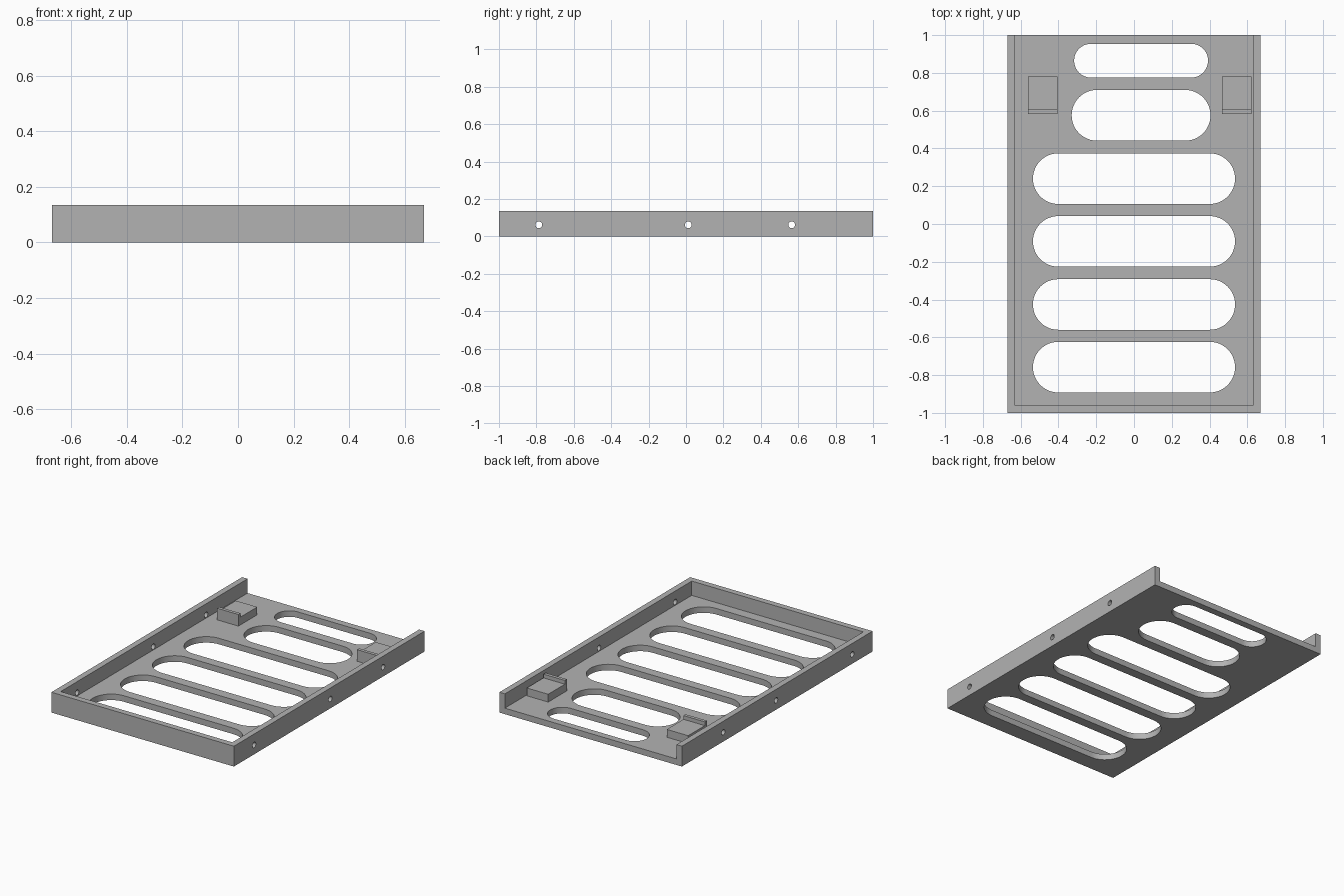
import bpy
import bmesh
from math import pi, cos, sin
from mathutils import Matrix, Vector

cube = bpy.data.objects.get("Cube")
if cube:
    bpy.data.objects.remove(cube, do_unlink=True)

GREY = (0.45, 0.45, 0.45, 1)
WIDTH, LENGTH, HEIGHT, WALL = 1.34, 2.0, 0.135, 0.04

mat = bpy.data.materials.new("plain grey")
mat.use_nodes = True
mat.diffuse_color = GREY
mat.node_tree.nodes["Principled BSDF"].inputs["Base Color"].default_value = GREY


def prism(name, outline, depth, matrix=Matrix()):
    """Extrude a flat outline upward by depth, then place it."""
    bm = bmesh.new()
    base = bm.faces.new([bm.verts.new((u, v, 0)) for u, v in outline])
    top = bmesh.ops.extrude_face_region(bm, geom=[base])["geom"]
    verts = [g for g in top if isinstance(g, bmesh.types.BMVert)]
    bmesh.ops.translate(bm, verts=verts, vec=(0, 0, depth))
    bmesh.ops.transform(bm, matrix=matrix, verts=bm.verts)
    bmesh.ops.recalc_face_normals(bm, faces=bm.faces)
    mesh = bpy.data.meshes.new(name)
    bm.to_mesh(mesh)
    bm.free()
    mesh.materials.append(mat)
    obj = bpy.data.objects.new(name, mesh)
    bpy.context.collection.objects.link(obj)
    return obj


def rectangle(x0, x1, y0, y1):
    return [(x0, y0), (x1, y0), (x1, y1), (x0, y1)]


def capsule(x0, x1, y0, y1, steps=24):
    """Outline with half-round ends at x0 and x1."""
    r, cy = (y1 - y0) / 2, (y0 + y1) / 2
    points = []
    for cx, start in ((x1 - r, -pi / 2), (x0 + r, pi / 2)):
        for i in range(steps + 1):
            a = start + pi * i / steps
            points.append((cx + r * cos(a), cy + r * sin(a)))
    return points


def activate(obj):
    bpy.ops.object.select_all(action="DESELECT")
    obj.select_set(True)
    bpy.context.view_layer.objects.active = obj


def cut(obj, cutter):
    mod = obj.modifiers.new("cut", "BOOLEAN")
    mod.operation = "DIFFERENCE"
    mod.solver = "EXACT"
    mod.object = cutter
    activate(obj)
    bpy.ops.object.modifier_apply(modifier=mod.name)
    bpy.data.objects.remove(cutter, do_unlink=True)


# Tray: solid slab hollowed out, open at the back
hx, hy = WIDTH / 2, LENGTH / 2
tray = prism("tray", rectangle(-hx, hx, -hy, hy), HEIGHT)
cut(tray, prism("cavity_cutter",
                rectangle(WALL - hx, hx - WALL, WALL - hy, hy + WALL),
                HEIGHT, Matrix.Translation((0, 0, WALL))))

# Floor slots: four wide ones, then two shorter ones at the back
slots = [(-0.535, 0.535, y, y + 0.268) for y in (-0.892, -0.56, -0.226, 0.106)]
slots += [(-0.33, 0.405, 0.441, 0.71), (-0.317, 0.392, 0.775, 0.954)]
for slot in slots:
    cut(tray, prism("slot_cutter", capsule(*slot), 0.08,
                    Matrix.Translation((0, 0, -0.02))))

# Screw holes through both side walls
circle = [(0.018 * cos(pi * i / 12), 0.018 * sin(pi * i / 12)) for i in range(24)]
for y in (-0.787, 0.012, 0.565):
    place = Matrix.Translation((-1, y, 0.062)) @ Matrix.Rotation(pi / 2, 4, "Y")
    cut(tray, prism("hole_cutter", circle, 2, place))
activate(tray)
bpy.ops.object.shade_smooth_by_angle()

# Support blocks with a raised lip on their front edge
step = [(0.583, 0.035), (0.78, 0.035), (0.78, 0.092),
        (0.605, 0.092), (0.605, 0.117), (0.583, 0.117)]
yz_to_world = Matrix(((0, 0, 1, 0), (1, 0, 0, 0), (0, 1, 0, 0), (0, 0, 0, 1)))
for name, x in (("right_support", -0.562), ("left_support", 0.466)):
    prism(name, step, 0.157, Matrix.Translation((x, 0, 0)) @ yz_to_world)
